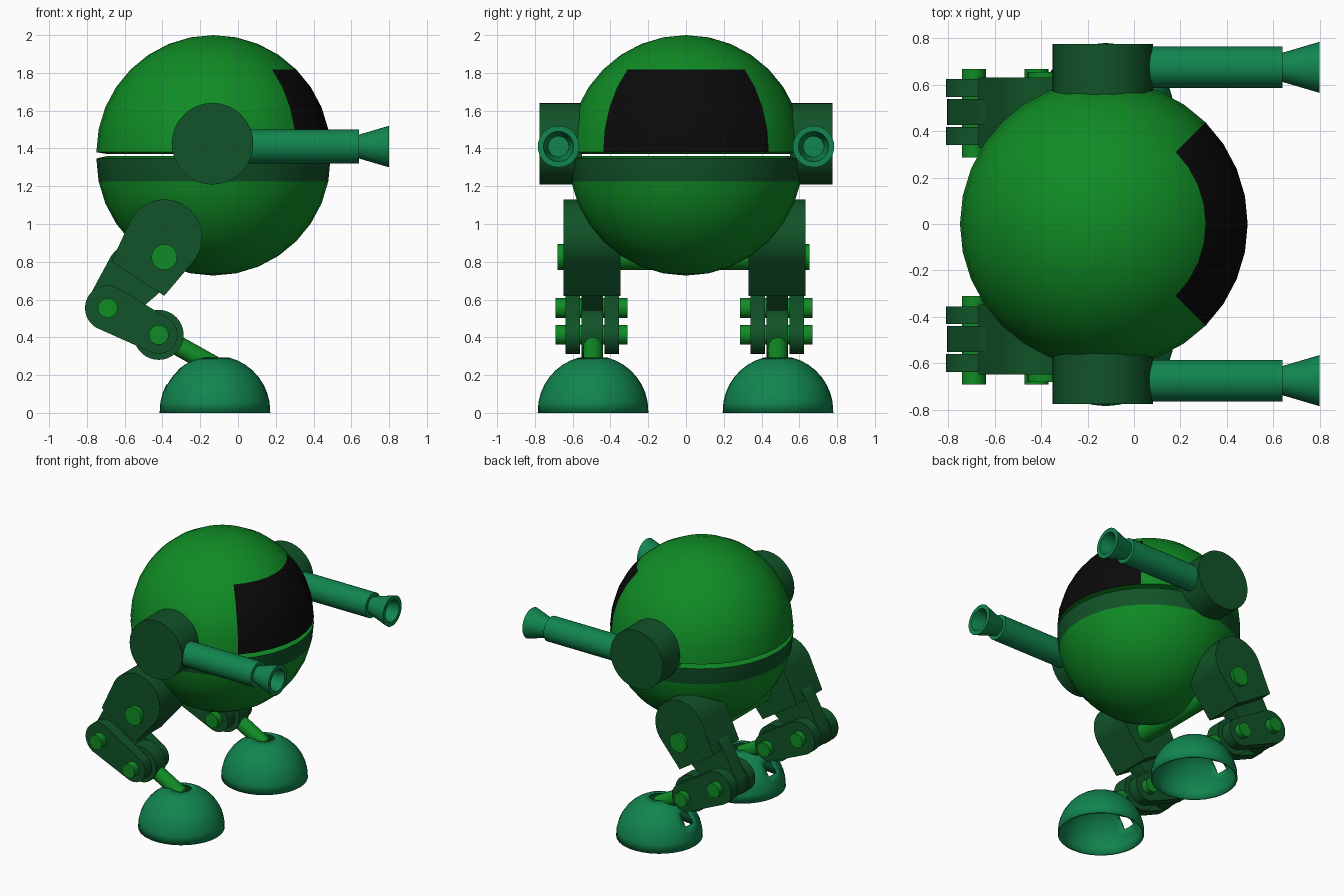
import bpy, bmesh, math
from mathutils import Matrix, Vector

if "Cube" in bpy.data.objects:
    bpy.data.objects.remove(bpy.data.objects["Cube"])


def material(name, rgb):
    m = bpy.data.materials.new(name)
    m.diffuse_color = (*rgb, 1)
    m.use_nodes = True
    m.node_tree.nodes["Principled BSDF"].inputs["Base Color"].default_value = m.diffuse_color
    return m


GREEN = material("bright green", (0.005, 0.262, 0.018))
DARK = material("dark green", (0.0056, 0.087, 0.021))
TEAL = material("teal green", (0.0056, 0.235, 0.078))
BLACK = material("black", (0.003, 0.003, 0.003))


def finish(name, bm, mats, matrix=Matrix(), closed=True):
    bmesh.ops.remove_doubles(bm, verts=bm.verts, dist=1e-5)
    if closed:
        bmesh.ops.recalc_face_normals(bm, faces=bm.faces)
    bm.transform(matrix)
    me = bpy.data.meshes.new(name)
    bm.to_mesh(me)
    bm.free()
    for m in mats:
        me.materials.append(m)
    me.polygons.foreach_set("use_smooth", [True] * len(me.polygons))
    me.set_sharp_from_angle(angle=math.radians(32))
    ob = bpy.data.objects.new(name, me)
    bpy.context.collection.objects.link(ob)
    return ob


def lathe(profile, n=32):
    """Spin (radius, height) points around z."""
    bm = bmesh.new()
    vs = [bm.verts.new((r, 0, z)) for r, z in profile]
    es = [bm.edges.new(p) for p in zip(vs, vs[1:])]
    bmesh.ops.spin(bm, geom=vs + es, cent=(0, 0, 0), axis=(0, 0, 1),
                   angle=2 * math.pi, steps=n, use_merge=False)
    bmesh.ops.remove_doubles(bm, verts=bm.verts, dist=1e-5)
    bmesh.ops.dissolve_degenerate(bm, dist=1e-5, edges=bm.edges)
    bmesh.ops.recalc_face_normals(bm, faces=bm.faces)
    return bm


def along(a, b):
    """Matrix that puts the z axis on the line from a towards b."""
    a, b = Vector(a), Vector(b)
    return Matrix.Translation(a) @ (b - a).to_track_quat('Z', 'Y').to_matrix().to_4x4()


def rod(name, a, b, r, mat, n=32):
    h = (Vector(b) - Vector(a)).length
    return finish(name, lathe([(0, 0), (r, 0), (r, h), (0, h)], n), [mat], along(a, b))


def plate(name, circles, y0, y1, mat, n=64):
    """Convex outline around (x, z, r) circles, extruded along y."""
    pts = []
    for k in range(n):
        d = Vector((math.cos(2 * math.pi * k / n), math.sin(2 * math.pi * k / n)))
        x, z, r = max(circles, key=lambda c: c[0] * d.x + c[1] * d.y + c[2])
        p = Vector((x, z)) + d * r
        if not pts or (p - pts[-1]).length > 1e-4:
            pts.append(p)
    if (pts[0] - pts[-1]).length < 1e-4:
        pts.pop()
    bm = bmesh.new()
    f = bm.faces.new([bm.verts.new((p.x, y0, p.y)) for p in pts])
    ext = bmesh.ops.extrude_face_region(bm, geom=[f], use_keep_orig=True)
    for v in ext["geom"]:
        if isinstance(v, bmesh.types.BMVert):
            v.co.y = y1
    return finish(name, bm, [mat])


def arc(r, z, a0, a1, steps):
    out = []
    for i in range(steps + 1):
        a = math.radians(a0 + (a1 - a0) * i / steps)
        out.append((max(r * math.cos(a), 0) if abs(math.cos(a)) > 1e-6 else 0, z + r * math.sin(a)))
    return out


BX, R = -0.13, 0.62

# upper shell with black visor
bm = lathe([(0, 1.37), (0.56, 1.37)] + arc(R, 1.38, 0, 90, 8))
for f in bm.faces:
    c = f.calc_center_median()
    az = math.degrees(math.atan2(c.y, c.x))
    if abs(az) < 45 and 1.38 < c.z < 1.815 and c.xy.length > 0.43:
        f.material_index = 1
finish("upper_shell", bm, [GREEN, BLACK], Matrix.Translation((BX, 0, 0)))

# lower shell with dark belt
bm = lathe([(0, 1.36), (0.56, 1.36)] + arc(R, 1.347, 0, -90, 8))
for f in bm.faces:
    c = f.calc_center_median()
    if 1.226 < c.z < 1.345:
        f.material_index = 1
finish("lower_shell", bm, [GREEN, DARK], Matrix.Translation((BX, 0, 0)))

# shoulder pods and guns
for side, s in (("right", -1), ("left", 1)):
    rod(side + "_shoulder", (-0.135, s * 0.55, 1.425), (-0.135, s * 0.775, 1.425), 0.216, DARK)
    rod(side + "_barrel", (-0.05, s * 0.675, 1.41), (0.64, s * 0.675, 1.41), 0.09, TEAL)
    finish(side + "_muzzle",
           lathe([(0, 0), (0.06, 0), (0.11, 0.17), (0.08, 0.17), (0.055, 0.05), (0, 0.05)]),
           [TEAL], along((0.63, s * 0.675, 1.41), (1, s * 0.675, 1.41)))

# hip axle through both legs
rod("hip_axle", (-0.39, -0.68, 0.825), (-0.39, 0.655, 0.825), 0.068, GREEN)

KNEE, ANKLE = (-0.69, 0.555), (-0.42, 0.413)
for side, y in (("right", -0.492), ("left", 0.487)):
    # thigh block and its knee tongue
    plate(side + "_thigh", [(-0.39, 0.93, 0.2), (-0.67, 0.80, 0), (-0.39, 0.62, 0)],
          y - 0.157, y + 0.145, DARK)
    plate(side + "_thigh_tongue", [(-0.54, 0.74, 0.16), (*KNEE, 0.115)],
          y - 0.06, y + 0.052, DARK)
    # twin shin plates
    for nm, a, b in (("outer", -0.146, -0.068), ("inner", 0.06, 0.137)):
        plate(side + "_shin_" + nm, [(*KNEE, 0.12), (*ANKLE, 0.1)], y + a, y + b, DARK)
    # ankle block and pins
    plate(side + "_ankle_block", [(*ANKLE, 0.132)], y - 0.06, y + 0.052, DARK)
    for nm, p in (("knee", KNEE), ("ankle", ANKLE)):
        rod(side + "_" + nm + "_pin", (p[0], y - 0.2, p[1]), (p[0], y + 0.182, p[1]), 0.052, GREEN)
    # ankle rod into the foot
    rod(side + "_ankle_rod", (-0.42, y, 0.413), (-0.12, y, 0.245), 0.052, GREEN)
    # hollow dome foot with open top and small rear opening
    bm = lathe(arc(0.293, 0.01, 0, 76, 8))
    gone = []
    for f in bm.faces:
        c = f.calc_center_median()
        az = math.degrees(math.atan2(c.y, -c.x))
        if abs(az) < 11 and 0.15 < c.z < 0.215:
            gone.append(f)
    bmesh.ops.delete(bm, geom=gone, context='FACES')
    for v in bm.verts:
        if v.co.z < 0.011:
            v.co.z = 0
    foot = finish(side + "_foot", bm, [TEAL], Matrix.Translation((-0.122, y, 0)))
    sol = foot.modifiers.new("shell", 'SOLIDIFY')
    sol.thickness = 0.012
    sol.offset = -1
